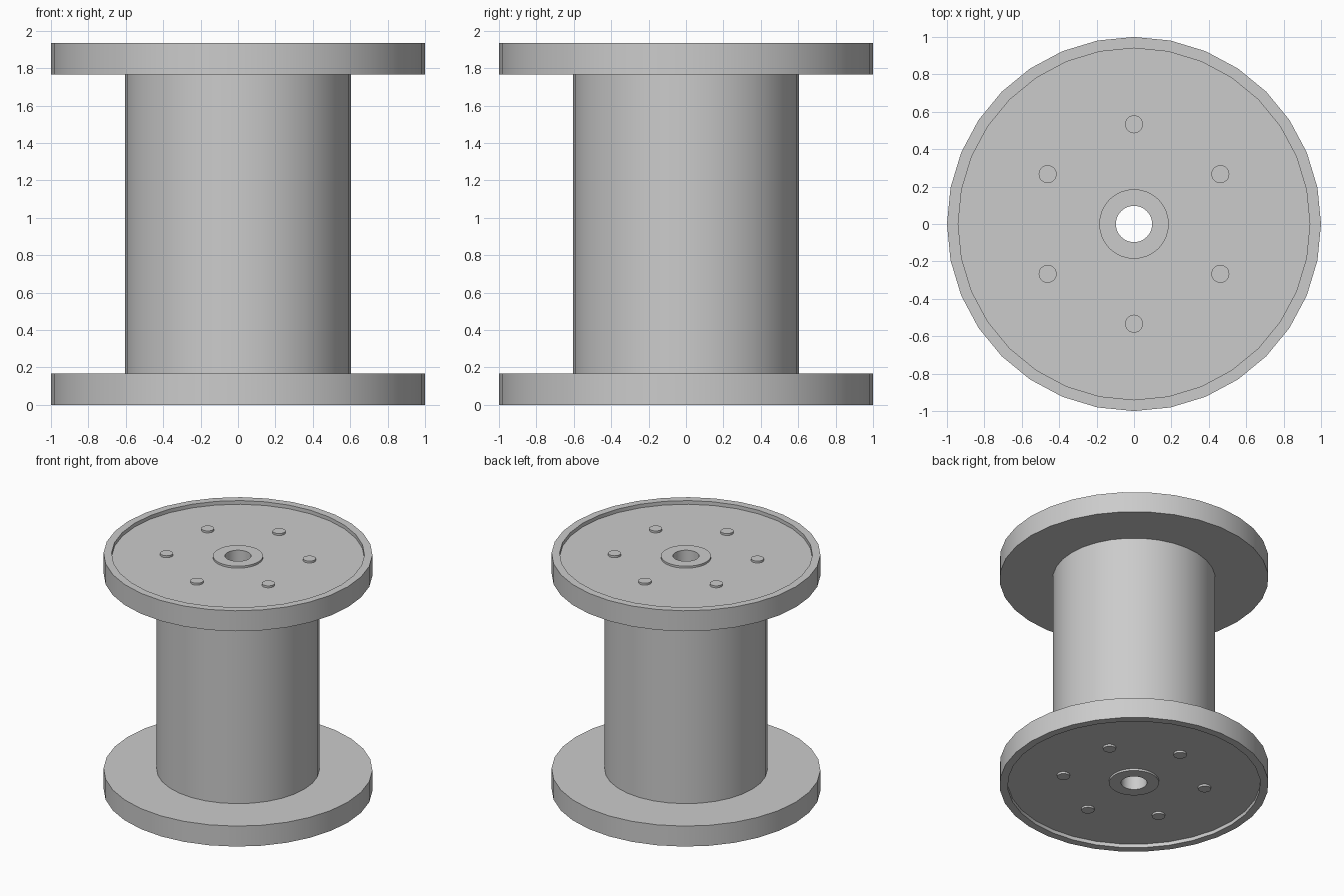
import bpy, bmesh
from math import sin, cos, pi, radians

if "Cube" in bpy.data.objects:
    bpy.data.objects.remove(bpy.data.objects["Cube"])

HEIGHT, FLANGE, RECESS = 1.935, 0.168, 0.03
BORE, DRUM_R = 0.097, 0.605
SIDES = 32


def lathe(name, profile, centre=(0, 0), flip=False):
    """Revolve a closed (radius, z) profile; flip mirrors it to the top end."""
    bm = bmesh.new()
    rings = []
    for i in range(SIDES):
        a = 2 * pi * i / SIDES
        rings.append([bm.verts.new((centre[0] + r * cos(a), centre[1] + r * sin(a),
                                    HEIGHT - z if flip else z)) for r, z in profile])
    n = len(profile)
    for i in range(SIDES):
        a, b = rings[i], rings[(i + 1) % SIDES]
        for j in range(n):
            k = (j + 1) % n
            bm.faces.new((a[j], b[j], b[k], a[k]))
    bmesh.ops.remove_doubles(bm, verts=bm.verts, dist=1e-5)
    bmesh.ops.recalc_face_normals(bm, faces=bm.faces)
    return finish(name, bm)


def finish(name, bm):
    mesh = bpy.data.meshes.new(name)
    bm.to_mesh(mesh)
    bm.free()
    ob = bpy.data.objects.new(name, mesh)
    bpy.context.collection.objects.link(ob)
    bpy.ops.object.select_all(action='DESELECT')
    ob.select_set(True)
    bpy.context.view_layer.objects.active = ob
    bpy.ops.object.shade_smooth_by_angle(angle=radians(30))
    return ob


# Drum with a through bore
lathe("drum", [(BORE, FLANGE), (DRUM_R, FLANGE),
               (DRUM_R, HEIGHT - FLANGE), (BORE, HEIGHT - FLANGE)])

# Flange section: raised rim, recessed face and central boss
flange = [(BORE, FLANGE), (1.0, FLANGE), (1.0, 0), (0.94, 0), (0.94, RECESS),
          (0.186, RECESS), (0.186, 0.014), (BORE, 0.014)]

for end, flip in (("bottom", False), ("top", True)):
    lathe(end + "_flange", flange, flip=flip)
    # Six bolt heads in the recess
    for i in range(6):
        a = radians(30 + 60 * i)
        z = RECESS - 0.006
        if flip:
            z = HEIGHT - z
        bm = bmesh.new()
        bmesh.ops.create_cone(bm, cap_ends=True, segments=24, radius1=0.048,
                              radius2=0.048, depth=0.02)
        bmesh.ops.translate(bm, verts=bm.verts, vec=(0.533 * cos(a), 0.533 * sin(a), z))
        finish(f"{end}_bolt_{i + 1}", bm)
